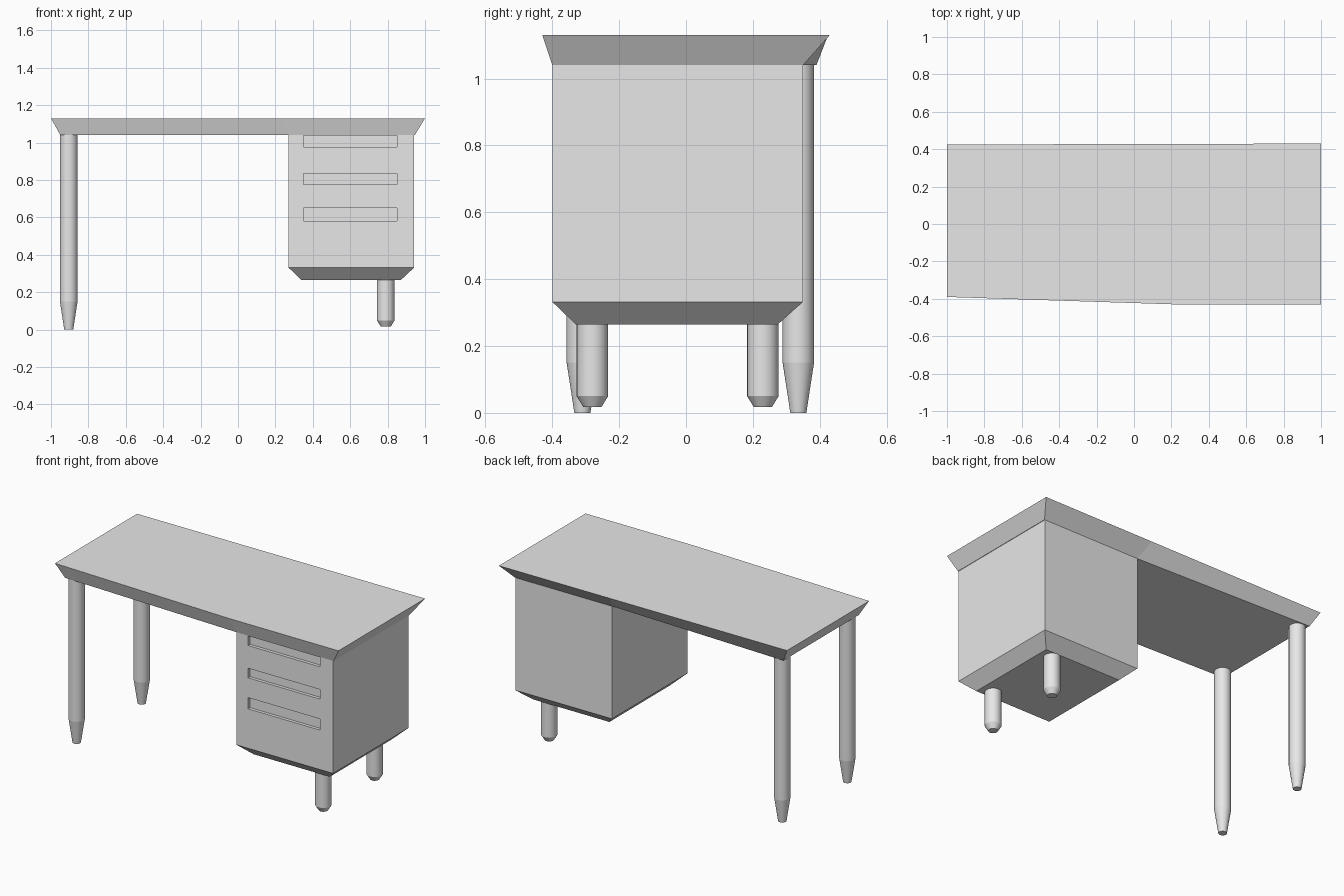
import bpy
import bmesh
from math import cos, sin, tau

cube = bpy.data.objects.get("Cube")
if cube:
    bpy.data.objects.remove(cube, do_unlink=True)

grey = bpy.data.materials.new("plain_grey")
grey.use_nodes = True
grey.diffuse_color = (0.8, 0.8, 0.8, 1)
grey.node_tree.nodes["Principled BSDF"].inputs["Base Color"].default_value = (0.8, 0.8, 0.8, 1)


def loft(name, rings, smooth=False):
    """Closed solid through matching counter-clockwise rings, lowest first."""
    bm = bmesh.new()
    loops = [[bm.verts.new(p) for p in ring] for ring in rings]
    n = len(rings[0])
    for low, high in zip(loops, loops[1:]):
        for i in range(n):
            j = (i + 1) % n
            bm.faces.new((low[i], low[j], high[j], high[i])).smooth = smooth
    bm.faces.new(loops[0][::-1])
    bm.faces.new(loops[-1])
    # Keep the horizontal rims crisp
    for loop in loops:
        for i in range(n):
            bm.edges.get((loop[i], loop[(i + 1) % n])).smooth = False
    mesh = bpy.data.meshes.new(name)
    bm.to_mesh(mesh)
    bm.free()
    mesh.materials.append(grey)
    obj = bpy.data.objects.new(name, mesh)
    bpy.context.collection.objects.link(obj)
    return obj


def outline(points, z):
    return [(x, y, z) for x, y in points]


def rect(x0, x1, y0, y1, z):
    return outline([(x0, y0), (x1, y0), (x1, y1), (x0, y1)], z)


def leg(name, x, y, profile, sides=32):
    """Round leg from (radius, height) pairs."""
    rings = [[(x + r * cos(tau * i / sides), y + r * sin(tau * i / sides), z)
              for i in range(sides)] for r, z in profile]
    return loft(name, rings, smooth=True)


# Flared tabletop, slightly narrower at the open end
under = [(-0.95, -0.36), (0.27, -0.40), (0.945, -0.40),
         (0.945, 0.35), (0.27, 0.35), (-0.95, 0.39)]
upper = [(-1, -0.39), (0.23, -0.43), (1, -0.43),
         (1, 0.43), (0.23, 0.428), (-1, 0.425)]
loft("tabletop", [outline(under, 1.04), outline(upper, 1.13)])

# Drawer cabinet with a chamfered base
cabinet = loft("drawer_cabinet", [rect(0.34, 0.87, -0.33, 0.275, 0.265),
                                  rect(0.27, 0.942, -0.40, 0.35, 0.332),
                                  rect(0.27, 0.942, -0.40, 0.35, 1.045)])

# Recessed drawer grips
for i, (low, high) in enumerate([(0.58, 0.65), (0.775, 0.835), (0.978, 1.038)]):
    cutter = loft(f"grip_cutter_{i + 1}", [rect(0.35, 0.85, -0.45, -0.38, low),
                                           rect(0.35, 0.85, -0.45, -0.38, high)])
    cutter.hide_render = True
    cutter.hide_viewport = True
    cut = cabinet.modifiers.new(f"grip_{i + 1}", "BOOLEAN")
    cut.operation = "DIFFERENCE"
    cut.solver = "EXACT"
    cut.object = cutter

# Tall tapered legs under the open end
tall = [(0.024, 0), (0.047, 0.15), (0.047, 1.045)]
leg("front_tall_leg", -0.905, -0.31, tall)
leg("back_tall_leg", -0.905, 0.336, tall)

# Short legs under the cabinet
short = [(0.027, 0.017), (0.047, 0.05), (0.047, 0.275)]
leg("front_short_leg", 0.79, -0.28, short)
leg("back_short_leg", 0.79, 0.23, short)
